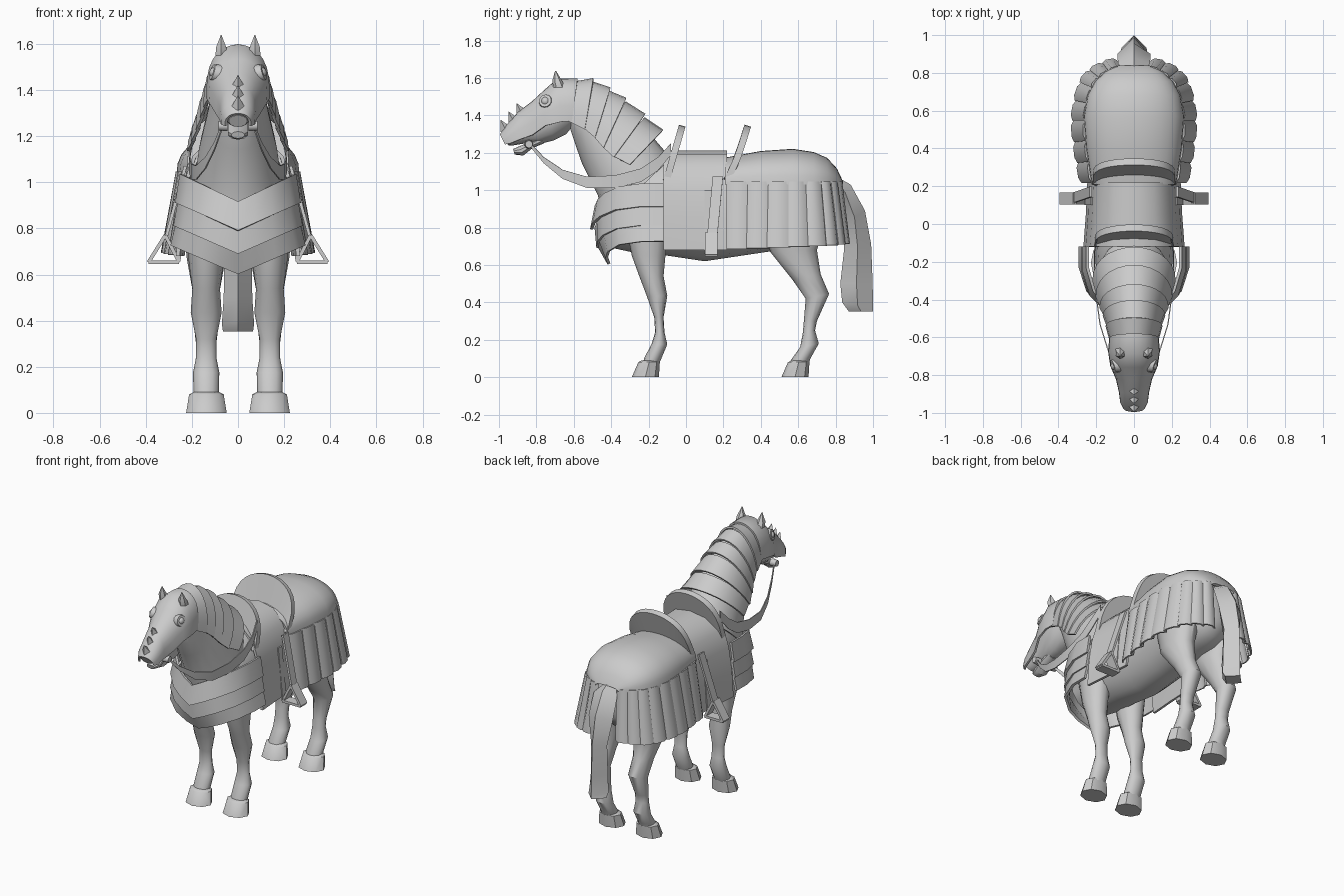
import bpy, bmesh
from math import sin, cos, pi
from mathutils import Vector

if "Cube" in bpy.data.objects:
    bpy.data.objects.remove(bpy.data.objects["Cube"], do_unlink=True)

steel = bpy.data.materials.new("plain_grey")
steel.use_nodes = True
steel.diffuse_color = (0.6, 0.6, 0.6, 1)
steel.node_tree.nodes["Principled BSDF"].inputs["Base Color"].default_value = (0.6, 0.6, 0.6, 1)
parts = []


def finish(name, bm, thickness=0, mirror=False):
    """Turn a bmesh into a named object, optionally thickened and mirrored."""
    bmesh.ops.recalc_face_normals(bm, faces=bm.faces)
    mesh = bpy.data.meshes.new(name)
    bm.to_mesh(mesh)
    bm.free()
    mesh.materials.append(steel)
    obj = bpy.data.objects.new(name, mesh)
    bpy.context.collection.objects.link(obj)
    if thickness:
        solid = obj.modifiers.new("thickness", 'SOLIDIFY')
        solid.thickness, solid.offset = thickness, 0
    if mirror:
        obj.modifiers.new("mirror", 'MIRROR')
    parts.append(obj)
    return obj


def skin(name, rows, closed=False, thickness=0, mirror=False):
    """Join rows of points into a sheet, or into a capped tube when closed."""
    bm = bmesh.new()
    grid = [[bm.verts.new(p) for p in row] for row in rows]
    count = len(grid[0])
    for a, b in zip(grid, grid[1:]):
        for i in range(count if closed else count - 1):
            j = (i + 1) % count
            bm.faces.new((a[i], a[j], b[j], b[i]))
    if closed:
        bm.faces.new(grid[0])
        bm.faces.new(grid[-1])
    return finish(name, bm, thickness, mirror)


def loft(name, rings, sides=16, cx=0, mirror=False):
    """Ellipse rings, each given by two side-view points and a half width."""
    rows = []
    for y1, z1, y2, z2, w in rings:
        top, low = Vector((cx, y1, z1)), Vector((cx, y2, z2))
        mid, half = (top + low) / 2, (top - low) / 2
        angles = [2 * pi * i / sides for i in range(sides)]
        rows.append([mid + half * cos(a) + Vector((w * sin(a), 0, 0)) for a in angles])
    return skin(name, rows, True, 0, mirror)


def arch(name, rings, thickness, steps=14, power=1):
    """Open half-ellipse shells from a crest point down to a lower edge."""
    rows = []
    for y1, z1, y2, z2, w in rings:
        row = []
        for i in range(steps + 1):
            a = pi * i / steps
            rise = max(sin(a), 0) ** power
            row.append((w * cos(a), y2 + (y1 - y2) * rise, z2 + (z1 - z2) * rise))
        rows.append(row)
    return skin(name, rows, False, thickness)


def along(points, t):
    """Point at fraction t of a polyline."""
    f = min(t, 0.9999) * (len(points) - 1)
    i = int(f)
    return Vector(points[i]).lerp(Vector(points[i + 1]), f - i)


def strut(name, p, q, width, depth):
    """Flat bar between two points, wide along y."""
    p, q = Vector(p), Vector(q)
    side = Vector((0, width / 2, 0))
    face = (q - p).cross(side).normalized() * depth / 2
    return skin(name, [[e + side + face, e - side + face, e - side - face, e + side - face]
                       for e in (p, q)], True, 0, True)


def cone(name, base, direction, r1, r2, length, sides, mirror=False):
    bm = bmesh.new()
    bmesh.ops.create_cone(bm, cap_ends=True, segments=sides, radius1=r1, radius2=r2, depth=length)
    d = Vector(direction).normalized()
    bmesh.ops.translate(bm, verts=bm.verts, vec=(0, 0, length / 2))
    bmesh.ops.rotate(bm, verts=bm.verts, matrix=d.to_track_quat('Z', 'Y').to_matrix())
    bmesh.ops.translate(bm, verts=bm.verts, vec=base)
    return finish(name, bm, 0, mirror)


# Body, neck and head
loft("body", [(y, top, y, low, w) for y, top, low, w in (
    (-.45, .86, .78, .08), (-.39, 1.02, .69, .17), (-.25, 1.15, .66, .2), (-.1, 1.18, .65, .21),
    (.1, 1.18, .62, .205), (.3, 1.15, .65, .21), (.5, 1.18, .68, .225), (.65, 1.17, .7, .21),
    (.74, 1.1, .74, .16), (.8, 1.03, .82, .08))])
loft("neck", [(-.57, 1.56, -.63, 1.36, .1), (-.45, 1.52, -.59, 1.24, .115),
              (-.34, 1.43, -.555, 1.14, .135), (-.2, 1.31, -.47, .97, .17),
              (-.08, 1.17, -.45, .82, .19)])
loft("head", [(-.57, 1.57, -.6, 1.35, .1), (-.68, 1.58, -.64, 1.3, .11),
              (-.75, 1.52, -.71, 1.265, .1), (-.82, 1.46, -.79, 1.245, .075),
              (-.89, 1.4, -.86, 1.25, .06), (-.95, 1.33, -.92, 1.24, .055),
              (-.98, 1.29, -.95, 1.24, .04)])
loft("lower_jaw", [(-.76, 1.3, -.76, 1.25, .04), (-.83, 1.26, -.82, 1.225, .045),
                   (-.89, 1.235, -.87, 1.185, .045), (-.925, 1.22, -.915, 1.19, .03)], 10)

# Face plate with spikes, ears, eyes and bit
arch("face_plate", [(-.58, 1.59, -.61, 1.37, .125), (-.685, 1.592, -.67, 1.365, .132),
                    (-.755, 1.53, -.75, 1.345, .12), (-.82, 1.47, -.82, 1.295, .09),
                    (-.89, 1.417, -.89, 1.27, .074), (-.955, 1.345, -.94, 1.25, .068),
                    (-.99, 1.295, -.965, 1.245, .052)], .012, power=.65)
for k in range(3):
    cone("nose_spike", (0, -.965 + .043 * k, 1.325 + .044 * k), (0, -.45, .85), .03, 0, .06, 4)
loft("ear", [(-.71, 1.55, -.645, 1.55, .028), (-.715, 1.585, -.66, 1.58, .026),
             (-.70, 1.638, -.695, 1.638, .002)], 6, .073, True)
cone("eye_ring", (.085, -.745, 1.47), (1, -.3, .3), .042, .034, .03, 14, True)
bm = bmesh.new()
bmesh.ops.create_uvsphere(bm, u_segments=12, v_segments=8, radius=.024)
bmesh.ops.translate(bm, verts=bm.verts, vec=(.1, -.751, 1.475))
finish("eye", bm, 0, True)
cone("bit_boss", (.045, -.84, 1.245), (1, 0, 0), .024, .02, .04, 10, True)

# Overlapping neck plates, each flaring out at its rear edge
edges = [(-.6, 1.575, -.63, 1.37, .12), (-.5, 1.575, -.55, 1.335, .135),
         (-.41, 1.525, -.495, 1.29, .15), (-.326, 1.47, -.45, 1.235, .168),
         (-.225, 1.385, -.395, 1.185, .188), (-.13, 1.3, -.31, 1.145, .205)]
for front, rear in zip(edges, edges[1:]):
    y1, z1, y2, z2, w = rear
    arch("neck_plate", [front, (y1 + .005, z1 + .018, y2 + .01, z2 - .01, w + .01)], .012, power=.9)

# Breast armour: three V-shaped tiers, curving back under the chest
outline = [(.25, -.12), (.25, -.24), (.215, -.36), (.14, -.44), (.07, -.475), (0, -.49)]
outline += [(-x, y) for x, y in outline[-2::-1]]
for upper_edge, lower_edge in (((1.035, .98, 0), (.91, 1.06, .01)),
                               ((.92, 1.01, .01), (.81, 1.09, .045)),
                               ((.82, 1.05, .035), (.725, 1.14, .105))):
    rows = []
    for z, s, pull in (upper_edge, lower_edge):
        row = []
        for x, y in outline:
            centre = 1 - abs(x) / .25
            back = pull * (centre + .4) if y < -.2 else 0
            row.append((x * s, y * (s if y < -.2 else 1) + back, z - .12 * centre))
        rows.append(row)
    skin("breast_plate", rows, False, .016)

# Saddle: seat with flaps tapering to the rear, raised front and back
section = [(.26, .68), (.248, .85), (.225, 1), (.19, 1.11), (.11, 1.185), (0, 1.205)]
section += [(-x, z) for x, z in section[-2::-1]]
skin("saddle_seat_and_flaps", [[(x * s, y, z) for x, z in section]
                               for y, s in ((-.12, 1), (.05, .95), (.22, .92))], False, .016)
for name, width, power, foot, tip, lean in (("saddle_front", .21, .65, -.105, -.02, 1),
                                            ("saddle_back", .22, .6, .215, .33, .75)):
    rows = []
    for wide, base, rise, p in ((width, 1.06, .285, power), (width - .025, 1.05, .13, 1)):
        row = []
        for i in range(17):
            a = pi * i / 16
            z = base + rise * max(sin(a), 0) ** p
            row.append((wide * cos(a), foot + (tip - foot) * ((z - 1.05) / .295) ** lean, z))
        rows.append(row)
    skin(name, rows, False, .036)

# Stirrups and their straps
strut("stirrup_strap", (.228, .17, 1.07), (.315, .14, .75), .055, .014)
apex, inner, outer = (.315, .135, .77), (.255, .135, .653), (.388, .135, .653)
for p, q in ((apex, inner), (apex, outer), (inner, outer)):
    strut("stirrup_bar", p, q, .065, .016)
strut("girth_strap", (.222, .12, 1.0), (.255, .12, .66), .04, .012)

# Rump dome and the hanging strips below it
arch("rump_plate", [(y, z, y, 1.03, w) for y, z, w in (
    (.21, 1.165, .215), (.4, 1.2, .245), (.57, 1.212, .258), (.68, 1.195, .238),
    (.75, 1.165, .2), (.8, 1.11, .145), (.83, 1.045, .08))], .018, 16, .8)
upper = [(.215, .22), (.245, .4), (.255, .57), (.225, .71), (.165, .79), (.07, .825)]
lower = [(.27, .22), (.305, .39), (.32, .57), (.29, .735), (.21, .835), (.085, .865)]
strips = 8
for k in range(strips):
    rows = []
    for path, z in ((upper, 1.045), (lower, .685 + .004 * k)):
        a, b = along(path, k / strips), along(path, min((k + 1.08) / strips, 1))
        out = Vector((b.y - a.y, a.x - b.x)).normalized()
        row = []
        for t, bulge in ((0, .004), (.25, .015), (.7, .013), (1, -.008)):
            p = a.lerp(b, t) + out * bulge
            row.append((p.x, p.y, z))
        rows.append(row)
    skin("skirt_strip", rows, False, .01, True)

# Legs and hooves
loft("front_leg", [(-.33, .85, -.08, .85, .09), (-.29, .65, -.11, .65, .075), (-.25, .54, -.12, .54, .06),
                   (-.21, .435, -.1, .435, .067), (-.17, .32, -.12, .32, .044), (-.165, .24, -.115, .24, .044),
                   (-.185, .175, -.1, .175, .057), (-.225, .1, -.14, .08, .055), (-.23, .05, -.15, .05, .05)],
     12, .138, True)
loft("hind_leg", [(.4, .88, .76, .88, .1), (.45, .67, .7, .68, .085), (.57, .52, .72, .55, .06),
                  (.64, .42, .765, .445, .06), (.63, .3, .7, .3, .044), (.625, .24, .69, .25, .044),
                  (.61, .16, .71, .18, .055), (.56, .09, .665, .1, .055), (.56, .05, .65, .05, .05)],
     12, .138, True)
for name, y in (("front_hoof", 0), ("hind_hoof", .8)):
    loft(name, [(-.29 + y, 0, -.145 + y, 0, .088), (-.255 + y, .08, -.14 + y, .08, .075),
                (-.235 + y, .09, -.15 + y, .09, .055)], 8, .137, True)

# Tail
loft("tail", [(.79, 1.08, .79, 1, .04), (.88, 1.03, .82, .95, .085), (.957, .89, .845, .82, .088),
              (.99, .71, .845, .68, .06), (.998, .5, .825, .5, .062), (1, .37, .835, .4, .07),
              (1, .352, .87, .352, .065)], 4)

# Reins: a vertical ribbon sagging from the bit to the saddle
reins = [(.07, -.83, 1.24, .01), (.1, -.76, 1.16, .016), (.14, -.66, 1.085, .024),
         (.18, -.53, 1.042, .03), (.2, -.38, 1.045, .034), (.21, -.24, 1.08, .036),
         (.21, -.15, 1.14, .036), (.195, -.08, 1.22, .03)]
skin("rein", [[(x, y, z + h) for x, y, z, h in reins], [(x, y, z - h) for x, y, z, h in reins]],
     False, .006, True)

# Bake modifiers, then smooth while keeping hard edges
bpy.ops.object.select_all(action='DESELECT')
for obj in parts:
    obj.select_set(True)
bpy.context.view_layer.objects.active = parts[0]
bpy.ops.object.convert(target='MESH')
bpy.ops.object.shade_smooth_by_angle(angle=.75)
